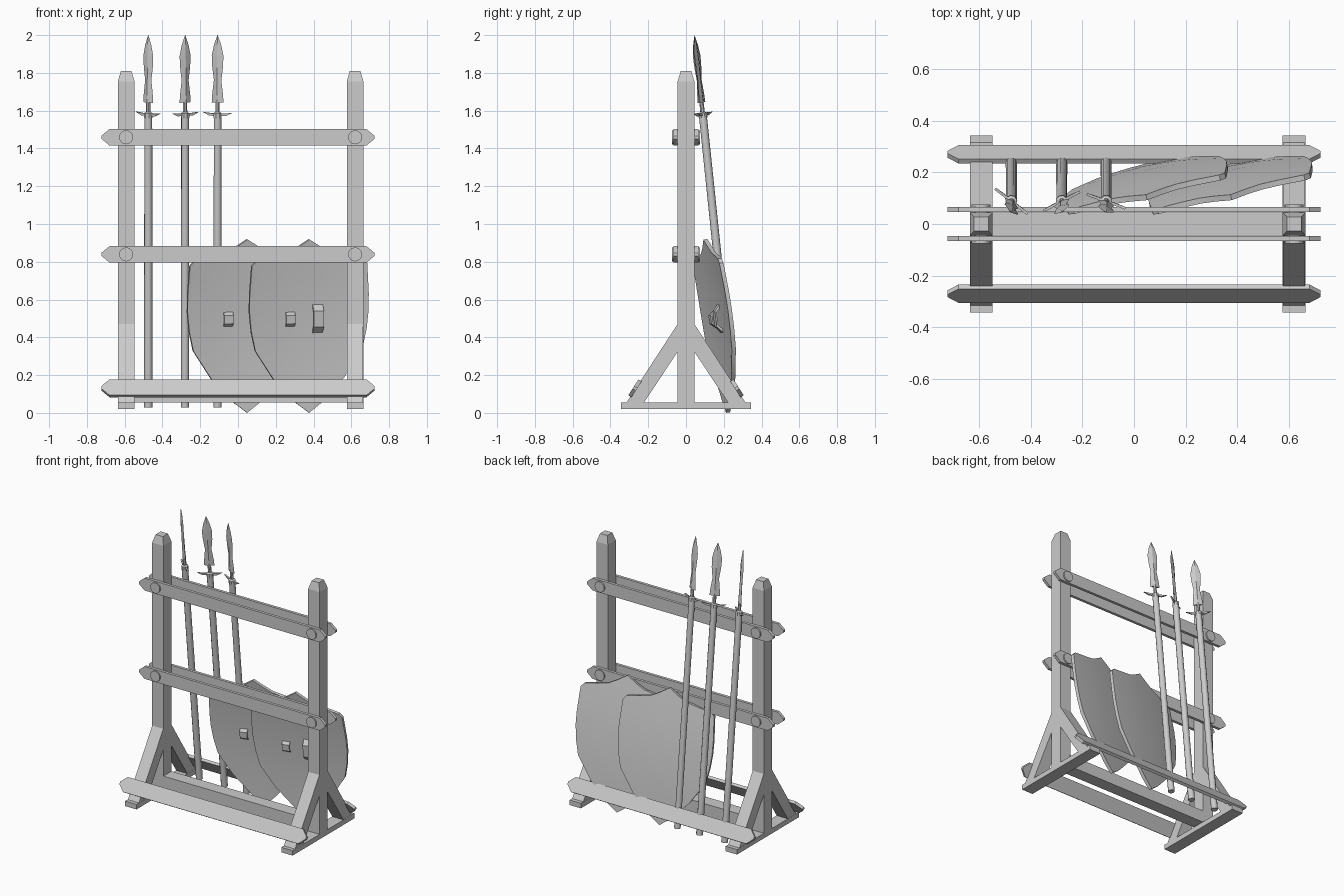
import bpy, bmesh
from math import pi, sin, cos, atan2, radians, sqrt
from mathutils import Matrix

if "Cube" in bpy.data.objects:
    bpy.data.objects.remove(bpy.data.objects["Cube"])

T = lambda x, y, z: Matrix.Translation((x, y, z))
R = lambda a, ax: Matrix.Rotation(a, 4, ax)


def finish(name, bm, matrix, smooth=None):
    bmesh.ops.recalc_face_normals(bm, faces=bm.faces[:])
    mesh = bpy.data.meshes.new(name)
    bm.to_mesh(mesh)
    bm.free()
    ob = bpy.data.objects.new(name, mesh)
    ob.matrix_world = matrix
    bpy.context.collection.objects.link(ob)
    if smooth:
        bpy.ops.object.select_all(action='DESELECT')
        ob.select_set(True)
        bpy.context.view_layer.objects.active = ob
        bpy.ops.object.shade_smooth_by_angle(angle=radians(smooth))
    return ob


def thicken(bm, depth):
    """Extrude all faces along local Y into a solid."""
    ext = bmesh.ops.extrude_face_region(bm, geom=bm.faces[:], use_keep_orig=True)
    moved = [v for v in ext['geom'] if isinstance(v, bmesh.types.BMVert)]
    bmesh.ops.translate(bm, verts=moved, vec=(0, depth, 0))


def prism(name, pts, depth, matrix=Matrix()):
    """Polygon in local XZ, thickened along local Y."""
    bm = bmesh.new()
    bm.faces.new([bm.verts.new((x, -depth / 2, z)) for x, z in pts])
    thicken(bm, depth)
    return finish(name, bm, matrix)


def loft(name, rings, sides, matrix=Matrix(), phase=0, smooth=None):
    """Stacked rings (z, rx, ry) along local Z, capped at both ends."""
    bm = bmesh.new()
    loops = []
    for z, rx, ry in rings:
        loops.append([bm.verts.new((rx * cos(phase + 2 * pi * i / sides),
                                    ry * sin(phase + 2 * pi * i / sides), z)) for i in range(sides)])
    for a, b in zip(loops, loops[1:]):
        for i in range(sides):
            j = (i + 1) % sides
            bm.faces.new((a[i], a[j], b[j], b[i]))
    bm.faces.new(loops[0])
    bm.faces.new(loops[-1])
    return finish(name, bm, matrix, smooth)


def box(name, x, y0, y1, z0, z1, w):
    return prism(name, [(-w / 2, z0), (w / 2, z0), (w / 2, z1), (-w / 2, z1)],
                 y1 - y0, T(x, (y0 + y1) / 2, 0))


def rail(name, h, t, matrix):
    """Board with pointed ends."""
    e, p, n = 0.68, 0.723, 0.008
    prism(name, [(-e, -h / 2), (e, -h / 2), (p, -n), (p, n),
                 (e, h / 2), (-e, h / 2), (-p, n), (-p, -n)], t, matrix)


# Side frames: post, foot and two diagonal braces
POSTS = (-0.592, 0.62)
W = 0.088
for x in POSTS:
    q = sqrt(2)
    loft("post", [(0.02, W / 2 * q, W / 2 * q), (1.755, W / 2 * q, W / 2 * q),
                  (1.81, 0.028 * q, 0.028 * q)], 4, T(x, 0, 0), pi / 4)
    box("foot", x, -0.343, 0.343, 0.02, 0.055, W)
    for s in (-1, 1):
        prism("brace", [(s * 0.04, 0.477), (s * 0.315, 0.055), (s * 0.222, 0.055), (s * 0.04, 0.33)],
              W - 0.002, T(x, 0, 0) @ R(pi / 2, 'Z'))

# Centre bottom beam, paired upper rails with pegs, slanted bottom rails
box("bottom_beam", 0.014, -0.045, 0.045, 0.055, 0.14, 1.14)
for s in (-1, 1):
    for z in (1.459, 0.839):
        rail("rail", 0.087, 0.02, T(0, s * 0.056, z))
        for x in POSTS:
            loft("peg", [(-0.02, 0.037, 0.037), (0.02, 0.037, 0.037)], 16,
                 T(x, s * 0.055, z) @ R(pi / 2, 'X'), smooth=30)
    rail("bottom_rail", 0.1, 0.02, T(0, s * 0.27, 0.13) @ R(s * radians(32.8), 'X'))

# Spears leaning on the back
for x, roll in ((-0.475, -38), (-0.28, 28), (-0.108, -20)):
    m = T(x, 0.25, 0.03) @ R(atan2(0.205, 1.97), 'X') @ R(radians(roll), 'Z')
    loft("spear_shaft", [(0, 0.022, 0.022), (1.55, 0.021, 0.021)], 10, m, smooth=40)
    loft("spear_neck", [(1.54, 0.023, 0.023), (1.565, 0.023, 0.023), (1.572, 0.012, 0.012),
                        (1.64, 0.011, 0.011)], 8, m)
    prism("spear_guard", [(-0.08, 1.568), (-0.045, 1.551), (0.045, 1.551), (0.08, 1.568),
                          (0.035, 1.564), (-0.035, 1.564)], 0.01, m)
    loft("spear_blade", [(1.622, 0.033, 0.010), (1.66, 0.031, 0.010), (1.74, 0.021, 0.009),
                         (1.81, 0.030, 0.008), (1.87, 0.033, 0.007), (1.93, 0.020, 0.006),
                         (1.98, 0.001, 0.001)], 4, m)

# Shields: half outline columns (x, bottom, top), bowed towards the back
HALF = [(0, 0, 0.925), (0.065, 0.05, 0.882), (0.12, 0.11, 0.852), (0.19, 0.185, 0.835),
        (0.285, 0.335, 0.815), (0.307, 0.44, 0.79), (0.317, 0.54, 0.63)]
COLS = [(-x, b, t) for x, b, t in HALF[:0:-1]] + HALF
ROWS = 5


def bow(x, z):
    return 0.016 * (1 - (x / 0.317) ** 2) + 0.028 * (1 - ((z - 0.42) / 0.5) ** 2) - 0.02


for cx in (0.05, 0.378):
    m = T(cx, 0.208, 0) @ R(radians(6.9), 'X') @ R(radians(13), 'Z')
    bm = bmesh.new()
    cols = []
    for x, b, t in COLS:
        zs = [b + (t - b) * i / ROWS for i in range(ROWS + 1)]
        cols.append([bm.verts.new((x * 1.02, bow(x, z), z)) for z in zs])
    for a, b in zip(cols, cols[1:]):
        for i in range(ROWS):
            bm.faces.new((a[i], b[i], b[i + 1], a[i + 1]))
    thicken(bm, 0.022)
    finish("shield", bm, m, 30)
    # arm strap and hand grip on the hollow side
    for ox, w, h, d in ((0.05, 0.055, 0.085, 0.03), (-0.1, 0.05, 0.045, 0.02)):
        prism("shield_strap", [(-h, 0.008), (-h * 0.5, -d), (h * 0.5, -d), (h, 0.008),
                               (h * 0.75, 0.008), (h * 0.4, -d + 0.008), (-h * 0.4, -d + 0.008),
                               (-h * 0.75, 0.008)], w,
              m @ T(ox, bow(ox, 0.5), 0.5) @ Matrix(((0, 1, 0, 0), (0, 0, 1, 0), (1, 0, 0, 0), (0, 0, 0, 1))))
